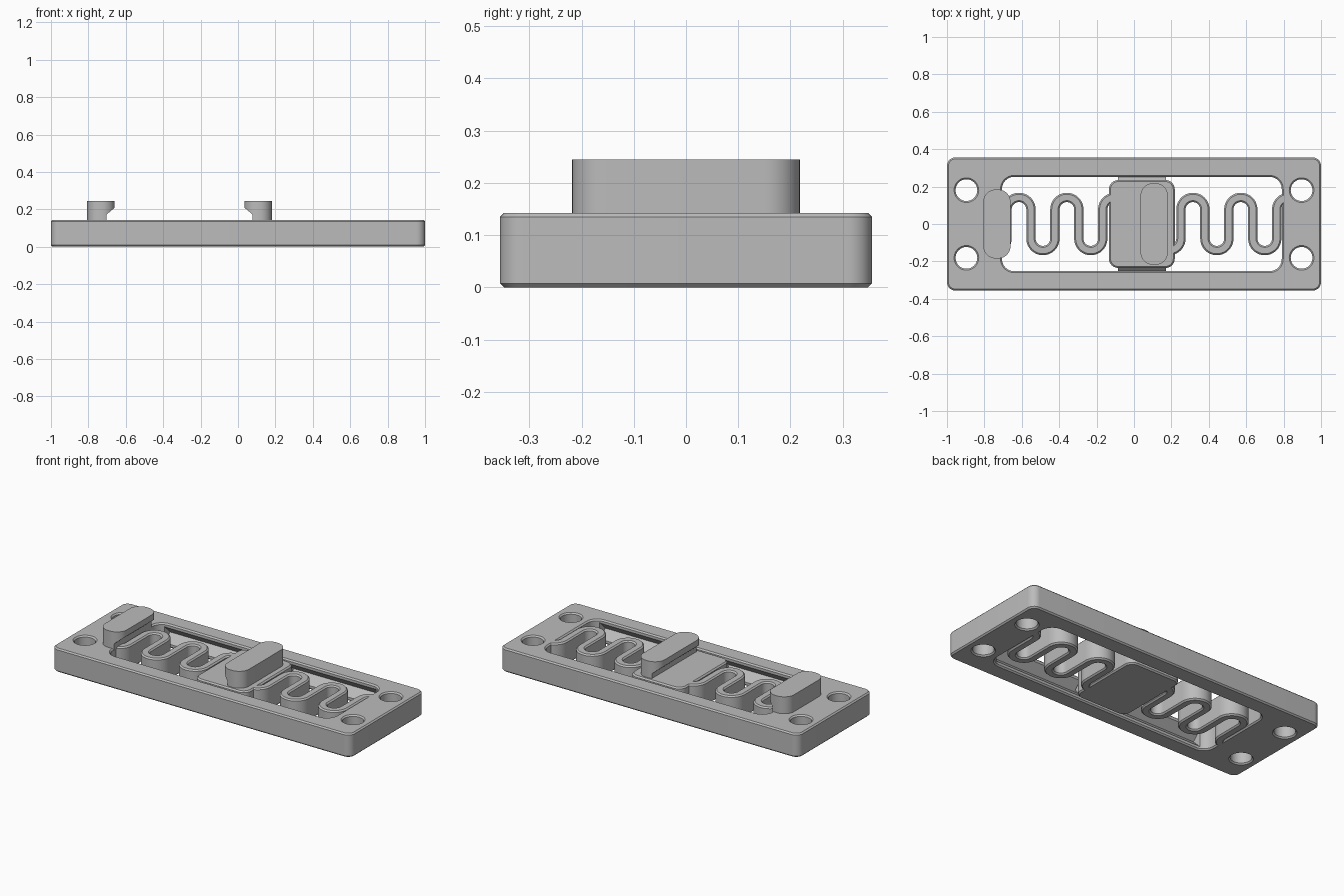
import bpy, bmesh, math
from mathutils import Vector

cube = bpy.data.objects.get("Cube")
if cube:
    bpy.data.objects.remove(cube, do_unlink=True)

HEIGHT, CHAMFER = 0.143, 0.008
grey = bpy.data.materials.new("plain_grey")
grey.use_nodes = True
grey.diffuse_color = (0.5, 0.5, 0.5, 1)
grey.node_tree.nodes["Principled BSDF"].inputs["Base Color"].default_value = (0.5, 0.5, 0.5, 1)
parts = []


def finish(bm, name):
    bmesh.ops.remove_doubles(bm, verts=bm.verts, dist=1e-5)
    bmesh.ops.recalc_face_normals(bm, faces=bm.faces)
    mesh = bpy.data.meshes.new(name)
    bm.to_mesh(mesh)
    bm.free()
    mesh.materials.append(grey)
    obj = bpy.data.objects.new(name, mesh)
    bpy.context.collection.objects.link(obj)
    parts.append(obj)
    return obj


def arc(cx, cy, r, start, end, steps=10):
    angles = [math.radians(start + (end - start) * i / steps) for i in range(steps + 1)]
    return [Vector((cx + r * math.cos(a), cy + r * math.sin(a))) for a in angles]


def rounded_rect(x0, x1, y, r):
    pts = []
    for i, (cx, cy) in enumerate([(x1 - r, y - r), (x0 + r, y - r), (x0 + r, r - y), (x1 - r, r - y)]):
        pts += arc(cx, cy, r, 90 * i, 90 * i + 90)
    return pts


def circle(cx, cy, r):
    return arc(cx, cy, r, 0, 360, 32)[:-1]


def left_normal(a, b):
    d = (b - a).normalized()
    return Vector((-d.y, d.x))


def inset(loop, amount):
    out = []
    for i, p in enumerate(loop):
        n1 = left_normal(loop[i - 1], p)
        n2 = left_normal(p, loop[(i + 1) % len(loop)])
        out.append(p + (n1 + n2) * amount / (1 + n1.dot(n2)))
    return out


def plate(name, outer, holes=(), z0=0.0, z1=HEIGHT, chamfer=CHAMFER):
    """Upright slab from a counter-clockwise outline with chamfered rims."""
    bm = bmesh.new()
    caps = [[], []]
    for loop in [outer] + [h[::-1] for h in holes]:
        small = inset(loop, chamfer) if chamfer else loop
        levels = [(small, z0), (loop, z0 + chamfer), (loop, z1 - chamfer), (small, z1)]
        if not chamfer:
            levels = [levels[0], levels[3]]
        rings = [[bm.verts.new((p.x, p.y, z)) for p in pts] for pts, z in levels]
        n = len(loop)
        for low, high in zip(rings, rings[1:]):
            for i in range(n):
                j = (i + 1) % n
                bm.faces.new((low[i], low[j], high[j], high[i]))
        for cap, ring in zip(caps, (rings[0], rings[-1])):
            cap += [bm.edges.get((ring[i], ring[(i + 1) % n])) for i in range(n)]
    for cap in caps:
        bmesh.ops.triangle_fill(bm, edges=cap, use_beauty=True, normal=(0, 0, 1))
    return finish(bm, name)


def prism(name, profile, axis, start, end):
    """Extrude a profile along x (profile in y, z) or along y (profile in x, z)."""
    bm = bmesh.new()
    place = (lambda p, t: (t, p[0], p[1])) if axis == "x" else (lambda p, t: (p[0], t, p[1]))
    a, b = [[bm.verts.new(place(p, t)) for p in profile] for t in (start, end)]
    bm.faces.new(a)
    bm.faces.new(b)
    for i in range(len(a)):
        bm.faces.new((a[i - 1], a[i], b[i], b[i - 1]))
    return finish(bm, name)


def cut(obj, cutters):
    for c in cutters:
        mod = obj.modifiers.new("cut", "BOOLEAN")
        mod.object, mod.operation, mod.solver = c, "DIFFERENCE", "EXACT"
    graph = bpy.context.evaluated_depsgraph_get()
    mesh = bpy.data.meshes.new_from_object(obj.evaluated_get(graph))
    obj.modifiers.clear()
    obj.data = mesh
    for c in cutters:
        parts.remove(c)
        bpy.data.objects.remove(c, do_unlink=True)


# Frame with opening, mounting holes and V guide grooves
MID = HEIGHT / 2
openings = [rounded_rect(-0.706, 0.79, 0.252, 0.065)]
openings += [circle(sx * 0.896, sy * 0.181, 0.058) for sx in (-1, 1) for sy in (-1, 1)]
frame = plate("frame", rounded_rect(-1, 1, 0.356, 0.045), openings)
grooves = []
for s in (-1, 1):
    vee = [(s * 0.232, MID - 0.068), (s * 0.3, MID), (s * 0.232, MID + 0.068)]
    grooves.append(prism("groove_cutter", vee, "x", -0.665, 0.75))
cut(frame, grooves)

# Sliding block with V tongues
plate("slider", rounded_rect(-0.134, 0.218, 0.235, 0.05))
for s, side in ((-1, "front"), (1, "back")):
    vee = [(s * 0.225, MID - 0.06), (s * 0.285, MID), (s * 0.225, MID + 0.06)]
    prism(side + "_tongue", vee, "x", -0.086, 0.171)


# Serpentine springs
def spring(name, x, r=0.064, reach=0.078, half=0.025):
    path = arc(x, -reach, r, -90, 0)
    for k in range(1, 5):
        sign = 1 if k % 2 else -1
        path += arc(x + 2 * k * r, sign * reach, r, 180, 180 - sign * 180, 20)
    path += arc(x + 10 * r, reach, r, 180, 90)
    left, right = [], []
    for i, p in enumerate(path):
        n = left_normal(path[max(i - 1, 0)], path[min(i + 1, len(path) - 1)])
        left.append(p + n * half)
        right.append(p - n * half)
    plate(name, right + left[::-1])


spring("right_spring", -0.743)
spring("left_spring", 0.187)


# Hooked posts, undercut on the sides that face each other
def post(name, x0, x1, y, base, tip):
    obj = plate(name, rounded_rect(x0, x1, y, 0.066), z0=HEIGHT - 0.01, z1=0.245, chamfer=0)
    s = 1 if tip > base else -1
    under = [(base, 0.1), (base, 0.172), (tip + s * 0.02, 0.225), (tip + s * 0.02, 0.1)]
    cut(obj, [prism("undercut_cutter", under, "y", -0.4, 0.4)])


post("fixed_post", -0.806, -0.66, 0.184, -0.703, -0.66)
post("moving_post", 0.035, 0.181, 0.218, 0.078, 0.035)

# Smooth round walls, keep edges sharp
bpy.ops.object.select_all(action="DESELECT")
for obj in parts:
    obj.select_set(True)
bpy.context.view_layer.objects.active = frame
bpy.ops.object.shade_smooth_by_angle(angle=math.radians(30))
